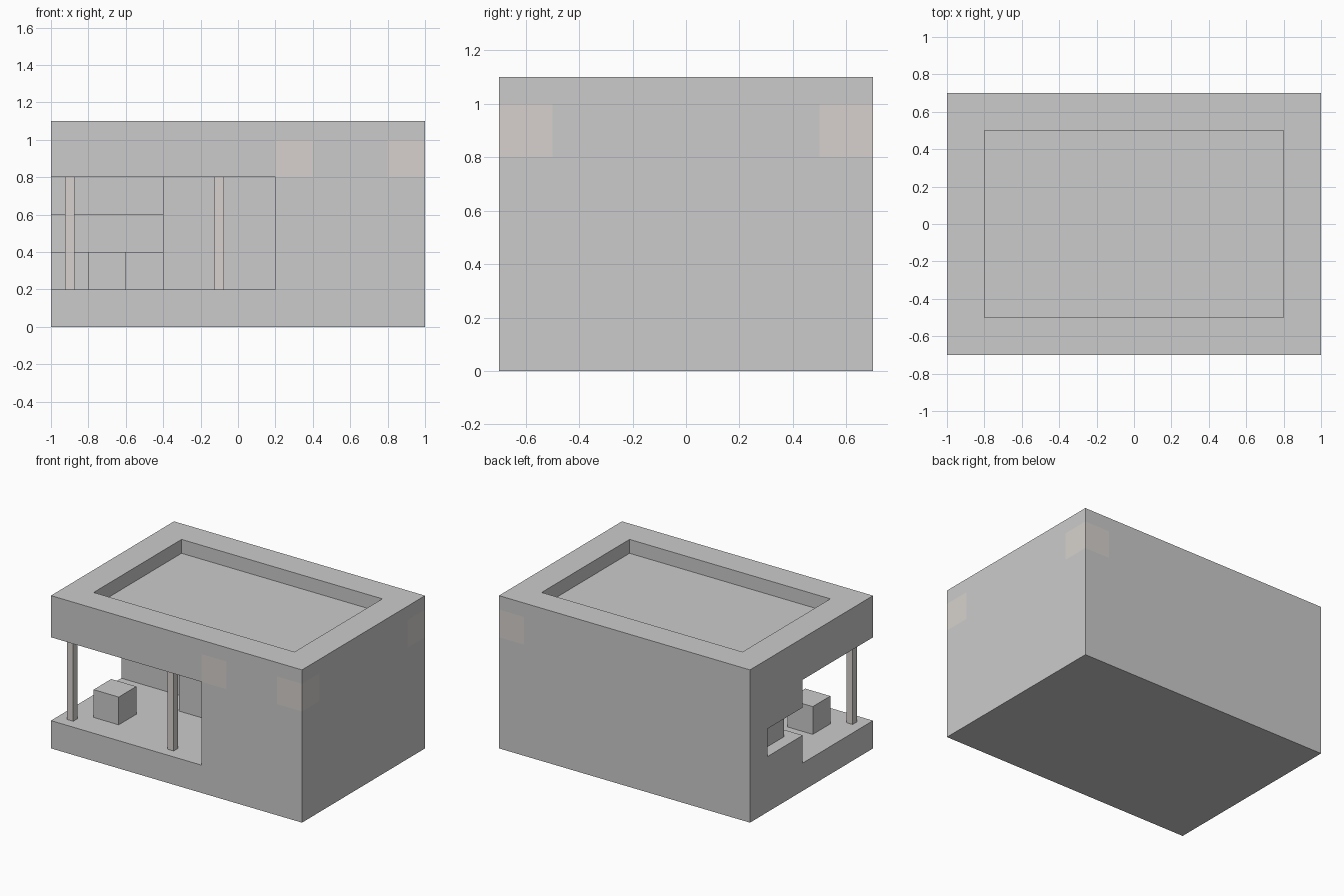
import bpy
import bmesh
from mathutils import Vector

if "Cube" in bpy.data.objects:
    bpy.data.objects.remove(bpy.data.objects["Cube"])

B = 0.2                              # edge length of one building block
ORIGIN = Vector((-1.0, -0.7, 0.0))   # corner of the block grid
cells = {}                           # block position -> part name


def fill(part, xs, ys, zs):
    """Fill a half-open range of blocks, replacing what was there."""
    for i in range(*xs):
        for j in range(*ys):
            for k in range(*zs):
                cells[(i, j, k)] = part


def material(name, rgb):
    m = bpy.data.materials.new(name)
    m.diffuse_color = (*rgb, 1.0)
    m.use_nodes = True
    m.node_tree.nodes["Principled BSDF"].inputs["Base Color"].default_value = m.diffuse_color
    return m


def finish(name, bm, mat=None):
    bmesh.ops.recalc_face_normals(bm, faces=bm.faces)
    me = bpy.data.meshes.new(name)
    bm.to_mesh(me)
    bm.free()
    if mat:
        me.materials.append(mat)
    bpy.context.collection.objects.link(bpy.data.objects.new(name, me))


def box(name, lo, hi, mat=None):
    bm = bmesh.new()
    bmesh.ops.create_cube(bm, size=1)
    for v in bm.verts:
        v.co = Vector([lo[a] if v.co[a] < 0 else hi[a] for a in range(3)])
    finish(name, bm, mat)


def block_part(name, mat=None):
    """Mesh the exposed sides of all blocks of one part."""
    bm = bmesh.new()
    for c in [c for c, p in cells.items() if p == name]:
        for axis in range(3):
            for side in (0, 1):
                n = list(c)
                n[axis] += 2 * side - 1
                if tuple(n) in cells:
                    continue
                u, w = (axis + 1) % 3, (axis + 2) % 3
                ring = []
                for du, dw in ((0, 0), (1, 0), (1, 1), (0, 1)):
                    p = list(c)
                    p[axis] += side
                    p[u] += du
                    p[w] += dw
                    ring.append(bm.verts.new(ORIGIN + Vector(p) * B))
                bm.faces.new(ring if side else ring[::-1])
    bmesh.ops.remove_doubles(bm, verts=bm.verts, dist=1e-4)
    bmesh.ops.dissolve_limit(bm, angle_limit=0.01, verts=bm.verts, edges=bm.edges)
    me = bpy.data.meshes.new(name)
    bm.to_mesh(me)
    bm.free()
    if mat:
        me.materials.append(mat)
    bpy.context.collection.objects.link(bpy.data.objects.new(name, me))


# Floor and roof slabs
fill("floor_slab", (0, 10), (0, 7), (0, 1))
fill("roof_slab", (0, 10), (0, 7), (4, 5))

# Main room walls
fill("main_walls", (6, 10), (0, 1), (1, 4))
fill("main_walls", (9, 10), (0, 7), (1, 4))
fill("main_walls", (4, 10), (6, 7), (1, 4))
fill("main_walls", (6, 7), (0, 4), (1, 4))
fill("main_walls", (4, 7), (3, 4), (1, 4))
fill("door_panel", (4, 5), (3, 4), (1, 4))

# Side room walls, with a window strip round the front left corner
fill("side_room_walls", (3, 4), (3, 7), (1, 4))
fill("side_room_walls", (0, 4), (6, 7), (1, 4))
for k in (1, 3):
    fill("side_room_walls", (0, 3), (4, 5), (k, k + 1))
    fill("side_room_walls", (0, 1), (4, 6), (k, k + 1))

# Flush windows in the right and back walls
for j in (2, 4):
    fill("flush_windows", (9, 10), (j, j + 1), (2, 3))
for i in (5, 7):
    fill("flush_windows", (i, i + 1), (6, 7), (2, 3))

# Timber corner blocks in the roof band, and the terrace table
for i, j in ((6, 0), (9, 0), (9, 6)):
    fill("corner_blocks", (i, i + 1), (j, j + 1), (4, 5))
fill("terrace_table", (1, 2), (1, 2), (1, 2))

timber = material("timber", (0.68, 0.64, 0.61))
dark = material("dark_wall", (0.55, 0.55, 0.55))
glass = material("pale_glass", (0.70, 0.70, 0.70))
mats = {"side_room_walls": dark, "flush_windows": glass,
        "door_panel": glass, "corner_blocks": timber}
for part in dict.fromkeys(cells.values()):
    block_part(part, mats.get(part))

# Thin panes set in the middle of the corner window strip
box("front_pane", (-0.9125, 0.1875, 0.4), (-0.4, 0.2125, 0.6), dark)
box("left_pane", (-0.9125, 0.2125, 0.4), (-0.8875, 0.5, 0.6), dark)

# Terrace posts
for side, x in (("left", -0.9), ("right", -0.1)):
    box(side + "_post", (x - 0.025, -0.625, 0.2), (x + 0.025, -0.575, 0.8), timber)

# Parapet frame round the roof
bm = bmesh.new()
corners = ((-1, -1), (1, -1), (1, 1), (-1, 1))
outer = [bm.verts.new((sx * 1.0, sy * 0.7, 1.0)) for sx, sy in corners]
inner = [bm.verts.new((sx * 0.8, sy * 0.5, 1.0)) for sx, sy in corners]
ring = [bm.faces.new((outer[i], outer[(i + 1) % 4], inner[(i + 1) % 4], inner[i]))
        for i in range(4)]
ext = bmesh.ops.extrude_face_region(bm, geom=ring, use_keep_orig=True)
bmesh.ops.translate(bm, vec=(0, 0, 0.1),
                    verts=[g for g in ext["geom"] if isinstance(g, bmesh.types.BMVert)])
finish("parapet", bm, material("parapet_stone", (0.69, 0.69, 0.69)))
